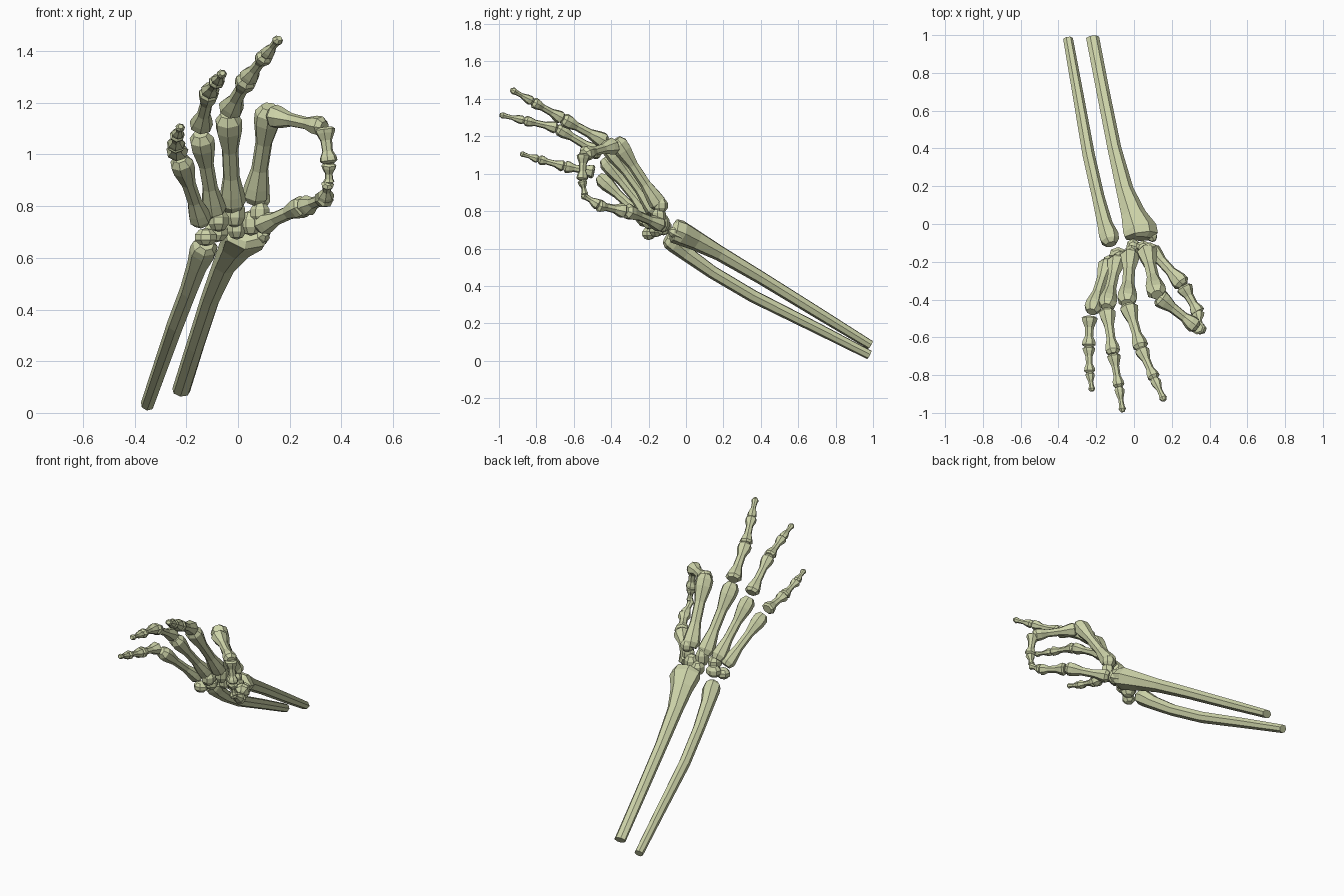
import bpy, bmesh, math
from mathutils import Vector

if "Cube" in bpy.data.objects:
    bpy.data.objects.remove(bpy.data.objects["Cube"], do_unlink=True)

bone_mat = bpy.data.materials.new("pale bone")
bone_mat.use_nodes = True
BONE = (0.62, 0.66, 0.40, 1)
bone_mat.diffuse_color = BONE
bone_mat.node_tree.nodes["Principled BSDF"].inputs["Base Color"].default_value = BONE

DORSAL = Vector((0, 0.55, 0.83))   # back of the hand


def finish(name, bm):
    bmesh.ops.recalc_face_normals(bm, faces=bm.faces)
    mesh = bpy.data.meshes.new(name)
    bm.to_mesh(mesh)
    bm.free()
    mesh.materials.append(bone_mat)
    obj = bpy.data.objects.new(name, mesh)
    bpy.context.collection.objects.link(obj)
    return obj


def loft(name, stations, sides=7):
    """Skin rings given as (centre, half width, half depth)."""
    bm = bmesh.new()
    centres = [Vector(s[0]) for s in stations]
    rings = []
    for i, (_, w, d) in enumerate(stations):
        axis = centres[min(i + 1, len(centres) - 1)] - centres[max(i - 1, 0)]
        axis.normalize()
        side = axis.cross(DORSAL).normalized()
        up = side.cross(axis)
        rings.append([bm.verts.new(centres[i]
                      + side * w * math.cos(math.tau * k / sides + 0.3)
                      + up * d * math.sin(math.tau * k / sides + 0.3))
                      for k in range(sides)])
    for a, b in zip(rings, rings[1:]):
        for k in range(sides):
            j = (k + 1) % sides
            bm.faces.new((a[k], a[j], b[j], b[k]))
    bm.faces.new(rings[0])
    bm.faces.new(rings[-1])
    return finish(name, bm)


# (position along the bone, relative radius)
METACARPAL = [(0, .7), (.07, 1), (.16, .9), (.34, .62), (.62, .62),
              (.83, .98), (.93, 1), (1, .6)]
PHALANX = [(0, .75), (.06, 1.05), (.16, .95), (.36, .6), (.66, .55),
           (.82, .85), (.93, .9), (1, .55)]
DISTAL = [(0, .7), (.1, 1), (.25, .9), (.5, .5), (.74, .55), (.88, .75), (1, .4)]


def bone(name, start, end, radius, profile, flat=0.9):
    a, b = Vector(start), Vector(end)
    loft(name, [(a.lerp(b, t), radius * r, radius * r * flat) for t, r in profile])


# Forearm
loft("radius", [((-.22, .985, .085), .036, .026), ((-.165, .70, .26), .036, .032),
                ((-.105, .40, .445), .038, .036), ((-.05, .18, .575), .048, .042),
                ((-.005, .05, .645), .068, .056), ((.028, -.03, .685), .095, .068),
                ((.036, -.062, .695), .092, .066), ((.036, -.078, .70), .06, .04)])
loft("ulna", [((-.35, .98, .032), .027, .026), ((-.30, .70, .175), .030, .031),
              ((-.24, .36, .345), .034, .035), ((-.19, .14, .475), .035, .036),
              ((-.155, 0, .575), .042, .042), ((-.135, -.06, .625), .054, .050),
              ((-.127, -.09, .645), .050, .046), ((-.122, -.108, .655), .03, .03)])
loft("radius_tip", [((.075, -.03, .675), .04, .04), ((.10, -.075, .69), .028, .026),
                    ((.105, -.09, .695), .012, .012)], 6)

# Fingers: knuckle chain as metacarpal ends, then phalanx joints
FINGERS = {
    "index": ([(.065, -.135, .82), (.122, -.375, 1.185)],
              [(.13, -.385, 1.15), (.335, -.548, 1.105), (.352, -.555, .965),
               (.352, -.54, .885)], .054),
    "middle": ([(-.02, -.155, .79), (-.038, -.42, 1.155)],
               [(-.032, -.43, 1.17), (.038, -.662, 1.295), (.108, -.82, 1.385),
                (.16, -.935, 1.45)], .053),
    "ring": ([(-.09, -.185, .765), (-.145, -.44, 1.08)],
             [(-.145, -.455, 1.105), (-.11, -.69, 1.245), (-.08, -.865, 1.285),
              (-.06, -.995, 1.315)], .049),
    "little": ([(-.14, -.20, .735), (-.225, -.465, .985)],
               [(-.235, -.49, 1.01), (-.24, -.652, 1.04), (-.235, -.788, 1.077),
                (-.222, -.885, 1.108)], .046),
}
SEGMENTS = [("proximal", .9, PHALANX), ("middle", .72, PHALANX), ("distal", .55, DISTAL)]
for finger, (palm, joints, size) in FINGERS.items():
    bone(finger + "_metacarpal", *palm, size, METACARPAL)
    for (part, scale, profile), a, b in zip(SEGMENTS, joints, joints[1:]):
        bone(finger + "_" + part, a, b, size * scale, profile)

# Thumb
bone("thumb_metacarpal", (.085, -.13, .725), (.262, -.325, .805), .047, METACARPAL)
bone("thumb_proximal", (.262, -.33, .80), (.342, -.475, .832), .043, PHALANX)
bone("thumb_distal", (.338, -.465, .83), (.348, -.555, .89), .034, DISTAL)

# Wrist bones: faceted pebbles with centre and half sizes
CARPALS = {
    "scaphoid": ((.05, -.125, .735), (.045, .04, .05)),
    "lunate": ((-.005, -.12, .715), (.04, .045, .045)),
    "triquetrum": ((-.085, -.16, .70), (.05, .04, .04)),
    "pisiform": ((-.125, -.20, .68), (.045, .04, .035)),
    "trapezium": ((.085, -.145, .775), (.04, .04, .045)),
    "trapezoid": ((.085, -.135, .83), (.042, .04, .042)),
    "capitate": ((-.012, -.15, .775), (.042, .042, .06)),
    "hamate": ((-.075, -.19, .745), (.042, .05, .045)),
}
for name, (centre, size) in CARPALS.items():
    bm = bmesh.new()
    bmesh.ops.create_uvsphere(bm, u_segments=7, v_segments=5, radius=1)
    for v in bm.verts:
        v.co = Vector(centre) + Vector(c * s for c, s in zip(v.co, size))
    finish(name, bm)
